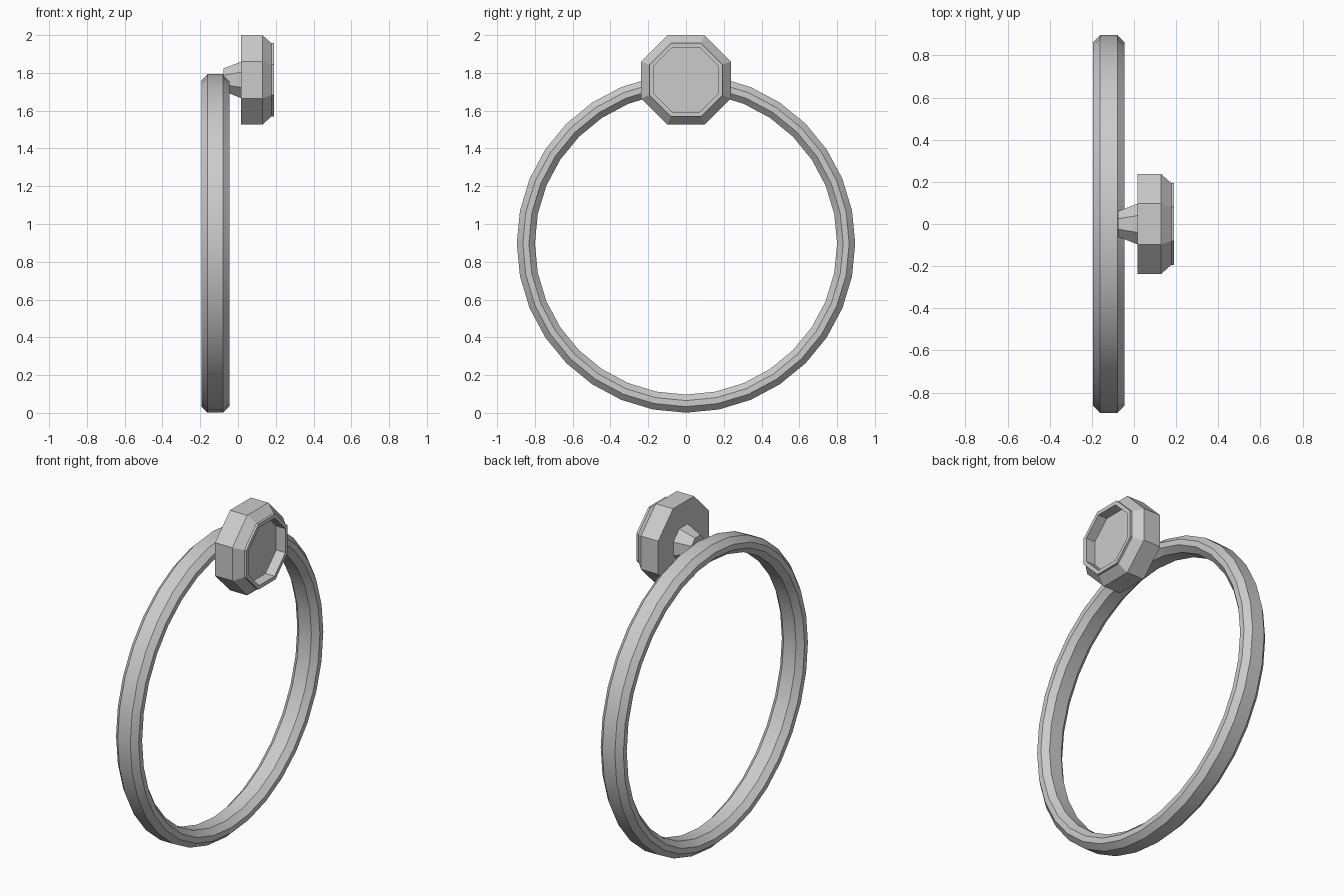
import bpy, bmesh, math

if "Cube" in bpy.data.objects:
    bpy.data.objects.remove(bpy.data.objects["Cube"])


def lathe_x(name, profile, sides, zc, phase=0.0, closed=False):
    """Revolve (x, radius) points about an x-parallel axis at height zc."""
    bm = bmesh.new()
    rings = []
    for x, r in profile:
        ring = []
        for i in range(sides):
            a = phase + 2 * math.pi * i / sides
            ring.append(bm.verts.new((x, r * math.sin(a), zc + r * math.cos(a))))
        rings.append(ring)
    pairs = list(zip(rings, rings[1:]))
    if closed:
        pairs.append((rings[-1], rings[0]))
    else:
        bm.faces.new(rings[0])
        bm.faces.new(rings[-1])
    for a, b in pairs:
        for i in range(sides):
            j = (i + 1) % sides
            bm.faces.new((a[i], a[j], b[j], b[i]))
    bmesh.ops.recalc_face_normals(bm, faces=bm.faces)
    me = bpy.data.meshes.new(name)
    bm.to_mesh(me)
    bm.free()
    ob = bpy.data.objects.new(name, me)
    bpy.context.collection.objects.link(ob)
    return ob


# Hoop: chamfered rectangular section, smooth around the circle
cx, cr = -0.12, 0.848
corner = [(0.074, 0.016), (0.041, 0.048)]
section = corner + [(-x, r) for x, r in reversed(corner)]
section += [(-x, -r) for x, r in section]
hoop = lathe_x("hoop", [(cx + x, cr + r) for x, r in section], 32, 0.897, closed=True)
bpy.context.view_layer.objects.active = hoop
hoop.select_set(True)
bpy.ops.object.shade_smooth_by_angle(angle=math.radians(25))

# Octagonal parts, sized by the distance to their flats
K = 1 / math.cos(math.pi / 8)


def octagon(name, profile):
    return lathe_x(name, [(x, r * K) for x, r in profile], 8, 1.763, math.pi / 8)


# Gem setting: chamfered head with a raised rim and a recessed face
octagon("setting", [(0.016, 0.237), (0.129, 0.237), (0.177, 0.194),
                    (0.19, 0.194), (0.19, 0.172), (0.13, 0.172)])

# Tapered stem joining the head to the hoop
octagon("stem", [(-0.077, 0.06), (0.018, 0.097)])
